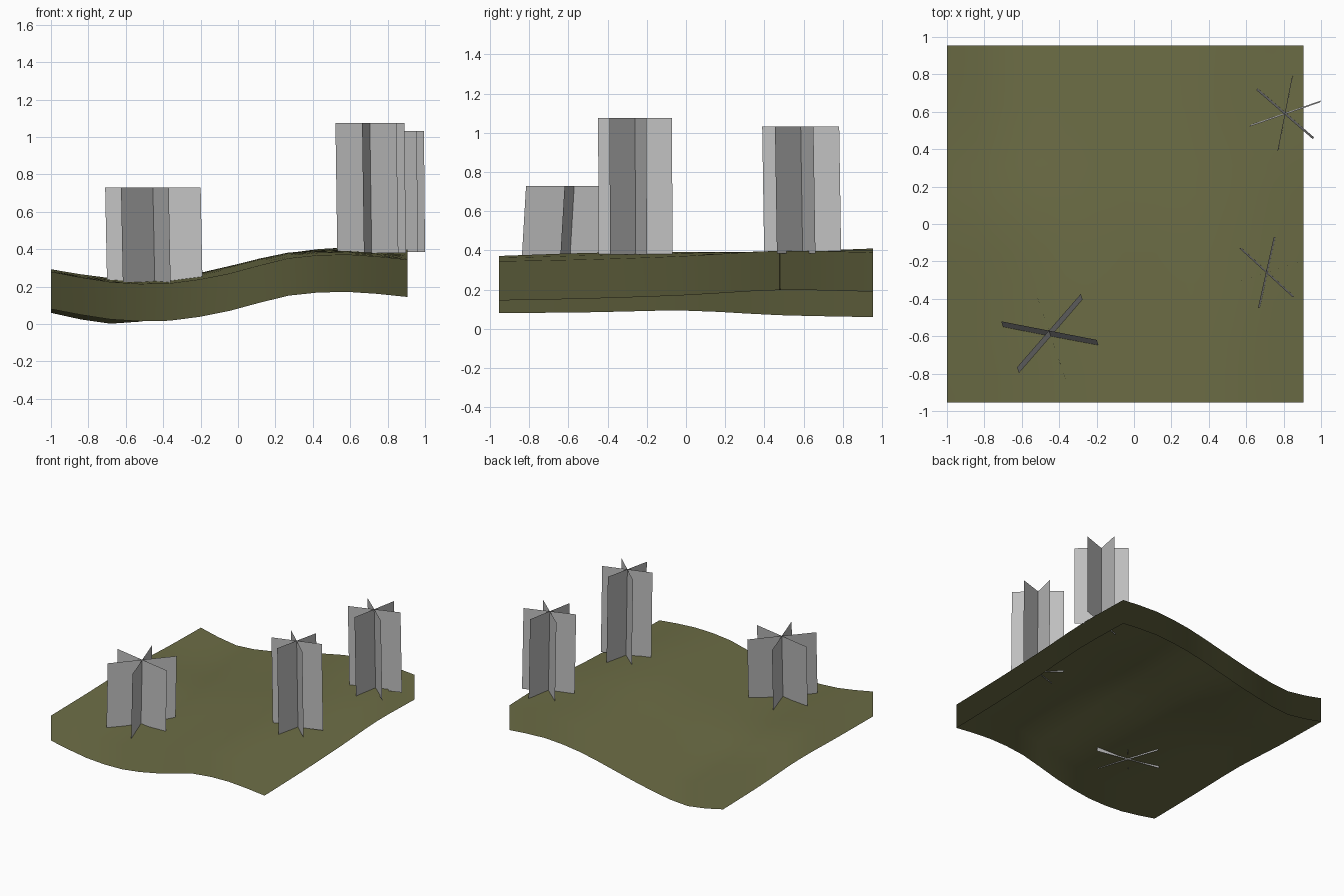
import bpy, bmesh, math
from mathutils import Vector

cube = bpy.data.objects.get("Cube")
if cube:
    bpy.data.objects.remove(cube)


def material(name, rgb):
    mat = bpy.data.materials.new(name)
    mat.use_nodes = True
    mat.diffuse_color = (*rgb, 1)
    mat.node_tree.nodes["Principled BSDF"].inputs["Base Color"].default_value = (*rgb, 1)
    return mat


def add_object(name, bm, mat):
    mesh = bpy.data.meshes.new(name)
    bm.to_mesh(mesh)
    bm.free()
    mesh.materials.append(mat)
    obj = bpy.data.objects.new(name, mesh)
    bpy.context.collection.objects.link(obj)
    return obj


def spline(values, t):
    """Smooth curve through evenly spaced values, t from 0 to 1."""
    last = len(values) - 1
    i = min(int(t * last), last - 1)
    f = t * last - i
    b, c = values[i], values[i + 1]
    a = values[i - 1] if i else 2 * b - c
    d = values[i + 2] if i + 2 <= last else 2 * c - b
    return b + f * ((c - a) + f * ((2*a - 5*b + 4*c - d) + f * (3*(b - c) + d - a))) / 2


olive = material("olive ground", (0.15, 0.152, 0.06))
grey = material("light grey", (0.52, 0.52, 0.52))

# Ground: heights along x, in rows from front to back
ROWS = [
    [.280, .225, .218, .270, .352, .372, .345],
    [.285, .238, .236, .290, .368, .388, .355],
    [.293, .245, .245, .308, .382, .392, .372],
    [.270, .215, .240, .308, .380, .394, .398],
    [.260, .202, .240, .310, .380, .410, .390],
]
X0, X1, Y, N, SKIRT = -1.0, 0.905, 0.955, 12, 0.2


def height(u, v):
    return spline([spline(row, u) for row in ROWS], v)


bm = bmesh.new()
grid = [[bm.verts.new((X0 + (X1 - X0) * i / N, Y * (2 * j / N - 1), height(i / N, j / N)))
         for i in range(N + 1)] for j in range(N + 1)]
for j in range(N):
    for i in range(N):
        bm.faces.new((grid[j][i], grid[j][i + 1], grid[j + 1][i + 1], grid[j + 1][i]))
bm.normal_update()
normals = [v.normal.copy() for v in bm.verts]

# Hanging skirt around the rim, open underneath, shaded like the top
rim = grid[0][:-1] + [r[-1] for r in grid[:-1]] + grid[-1][:0:-1] + [r[0] for r in grid[:0:-1]]
hem = [bm.verts.new(v.co - Vector((0, 0, SKIRT))) for v in rim]
normals += [v.normal.copy() for v in rim]
for k in range(len(rim)):
    n = (k + 1) % len(rim)
    bm.faces.new((rim[n], rim[k], hem[k], hem[n]))
for face in bm.faces:
    face.smooth = True
ground = add_object("ground", bm, olive)
ground.data.normals_split_custom_set_from_vertices(normals)


# Trunks: three crossed upright sheets, slightly leaning
def crossed_sheets(name, centre, radius, turn, bottom, top, lean):
    bm = bmesh.new()
    head = Vector((*centre, top))
    foot = Vector((centre[0] - lean[0], centre[1] - lean[1], bottom))
    for k in range(3):
        angle = math.radians(turn + 60 * k)
        arm = Vector((math.cos(angle), math.sin(angle), 0)) * radius
        bm.faces.new([bm.verts.new(p) for p in (foot - arm, foot + arm, head + arm, head - arm)])
    add_object(name, bm, grey)


crossed_sheets("front_left_trunk", (-.455, -.57), .26, -11, .22, .73, (-.01, .03))
crossed_sheets("middle_trunk", (.705, -.26), .193, 17.5, .38, 1.075, (-.01, -.003))
crossed_sheets("back_trunk", (.805, .585), .2, 19, .385, 1.033, (-.006, -.01))
